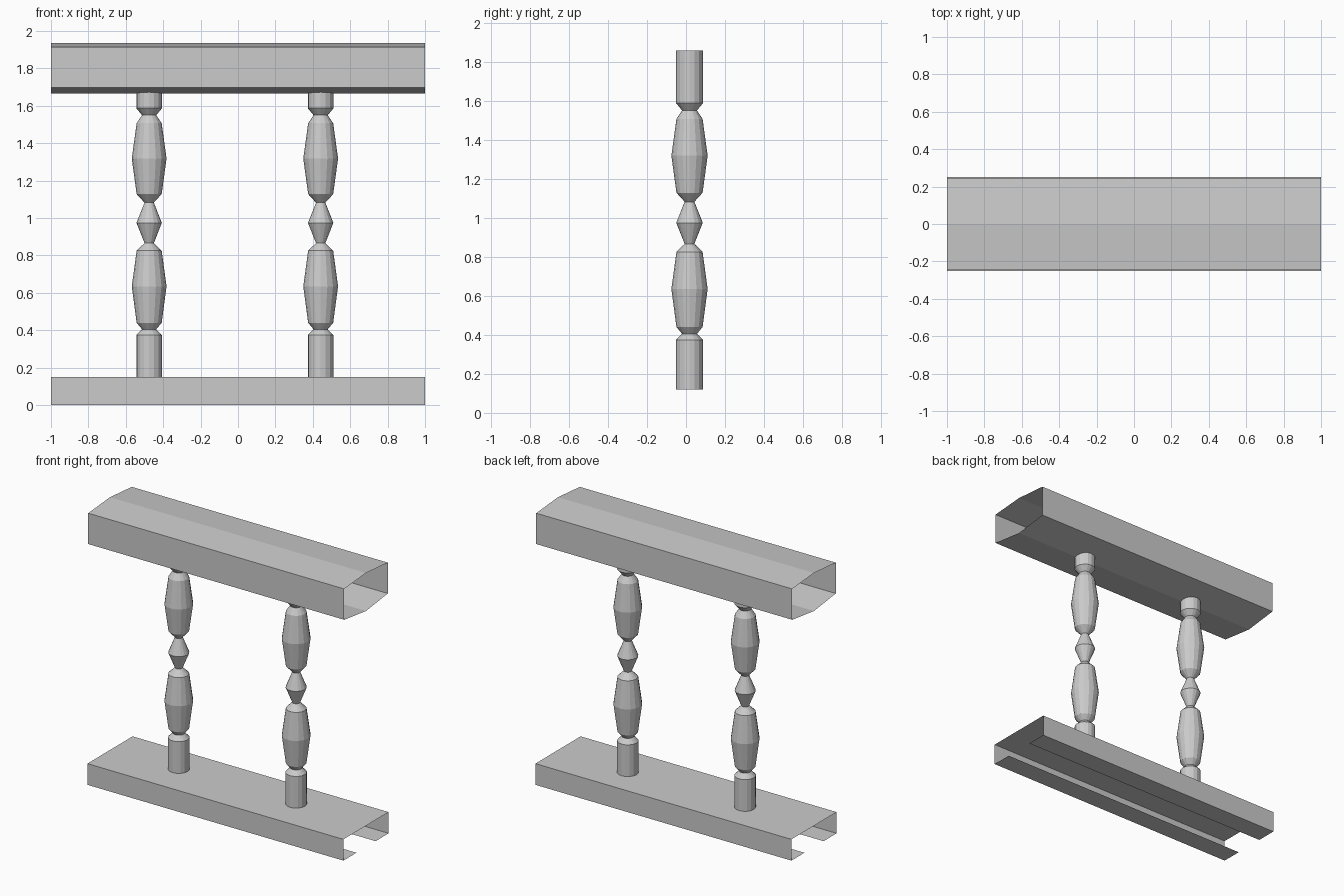
import bpy, bmesh
from math import cos, sin, tau

if "Cube" in bpy.data.objects:
    bpy.data.objects.remove(bpy.data.objects["Cube"])


def make_object(name, bm):
    bmesh.ops.recalc_face_normals(bm, faces=bm.faces[:])
    mesh = bpy.data.meshes.new(name)
    bm.to_mesh(mesh)
    bm.free()
    obj = bpy.data.objects.new(name, mesh)
    bpy.context.collection.objects.link(obj)
    return obj


def extrude_x(name, section, closed):
    """Thin open-ended sheet: (y, z) section swept from x=-1 to x=1."""
    bm = bmesh.new()
    a, b = [[bm.verts.new((x, y, z)) for y, z in section] for x in (-1, 1)]
    n = len(section)
    for i in range(n if closed else n - 1):
        j = (i + 1) % n
        bm.faces.new((a[i], b[i], b[j], a[j]))
    return make_object(name, bm)


def turned_post(name, x, y, profile, sides=16):
    """Lathe-turned post from an (r, z) profile."""
    bm = bmesh.new()
    rings = [[bm.verts.new((x + r * cos(tau * k / sides),
                            y + r * sin(tau * k / sides), z))
              for k in range(sides)] for r, z in profile]
    for lo, hi in zip(rings, rings[1:]):
        for k in range(sides):
            m = (k + 1) % sides
            bm.faces.new((lo[k], lo[m], hi[m], hi[k]))
    return make_object(name, bm)


# Base channel with inward lips underneath
W = 0.252
extrude_x("base_rail", [(-0.107, 0), (-W, 0), (-W, 0.15),
                        (W, 0.15), (W, 0), (0.107, 0)], False)

# Hollow handrail with slightly peaked top and bottom
R = 0.243
extrude_x("hand_rail", [(-R, 1.697), (-R, 1.915), (0, 1.935),
                        (R, 1.915), (R, 1.697), (0, 1.666)], True)

# Turned balusters
profile = [(0.069, 0.12), (0.069, 0.374), (0.038, 0.405), (0.067, 0.44),
           (0.093, 0.635), (0.067, 0.825), (0.025, 0.866), (0.068, 0.974),
           (0.025, 1.082), (0.067, 1.128), (0.093, 1.318), (0.067, 1.507),
           (0.038, 1.55), (0.069, 1.587), (0.069, 1.856)]
for side, x in (("left", -0.475), ("right", 0.442)):
    turned_post(side + "_baluster", x, 0.018, profile)
